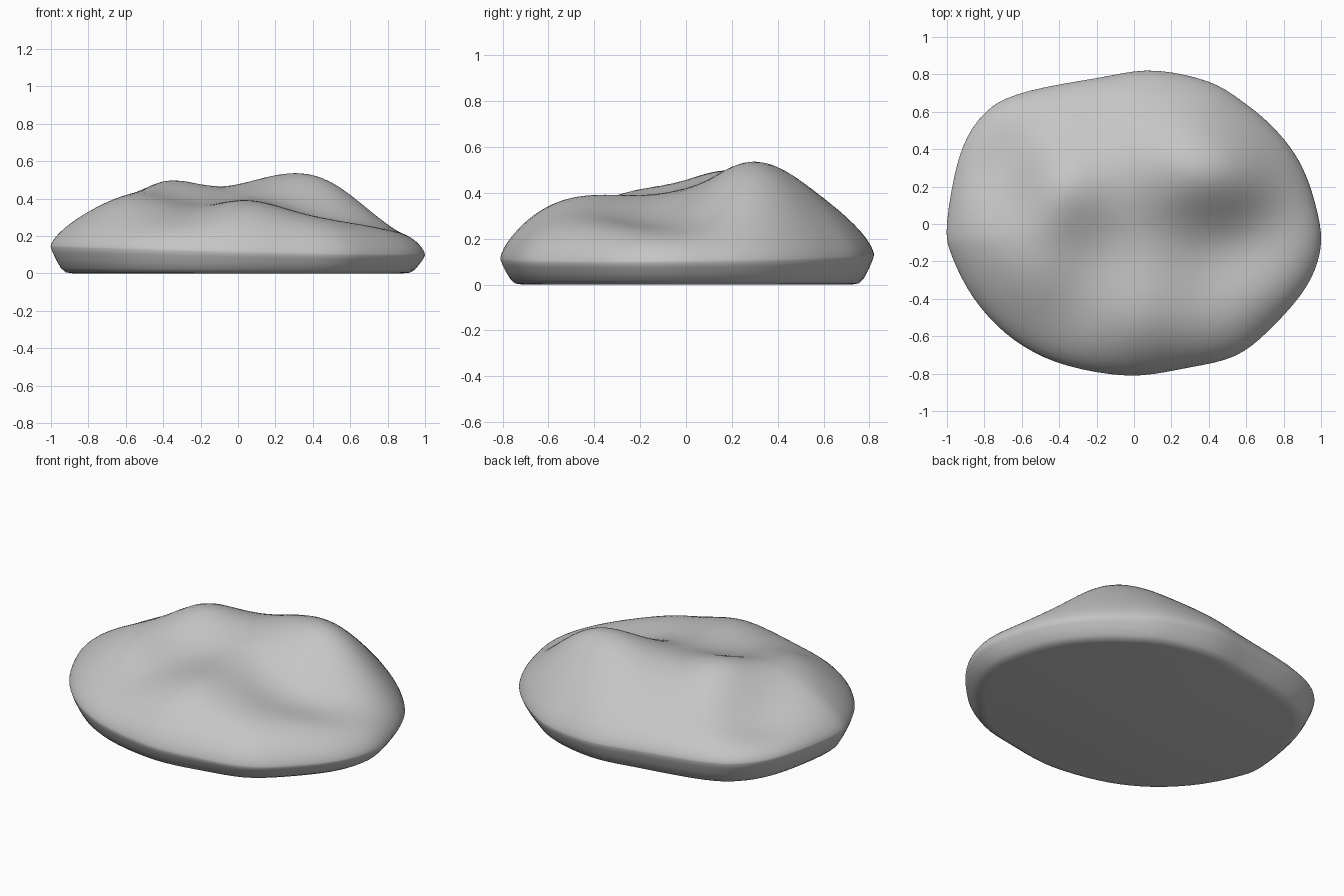
import bpy, bmesh, math
from mathutils import Vector

if "Cube" in bpy.data.objects:
    bpy.data.objects.remove(bpy.data.objects["Cube"])

SEGMENTS, RINGS, SPREAD = 96, 30, 0.21

# Plan outline of the widest rim, anticlockwise from the left end
OUTLINE = [(1, -.1), (.96, .14), (.88, .34), (.76, .5), (.6, .64), (.4, .76), (.1, .82),
           (-.2, .78), (-.6, .7), (-.8, .59), (-.93, .37), (-1, 0), (-.97, -.18),
           (-.84, -.42), (-.64, -.62), (-.38, -.75), (-.03, -.81), (.28, -.77),
           (.55, -.7), (.75, -.54), (.93, -.32)]

# Peaks, ridges and hollows on the upper surface (x, y, height)
FEATURES = [(.33, .25, .53), (.02, .25, .48), (-.43, .2, .48), (-.2, .27, .47),
            (-.46, -.02, .45), (-.5, -.25, .405), (-.22, -.2, .375), (-.12, .03, .43),
            (.02, -.2, .39), (.2, -.02, .4), (.45, -.1, .3), (0, -.45, .385),
            (.3, -.42, .335), (.6, -.35, .27), (.72, -.03, .26), (.54, .25, .46),
            (.3, .43, .495), (0, .5, .42), (-.35, .48, .37), (-.65, .27, .31),
            (-.72, 0, .36), (-.62, -.38, .33), (-.28, -.5, .32), (.05, -.62, .33)]


def rim_point(t):
    """Smooth closed curve through the outline, t in 0..1."""
    n = len(OUTLINE)
    i, u = int(t * n), t * n - int(t * n)
    a, b, c, d = (Vector(OUTLINE[(i + k) % n]) for k in (-1, 0, 1, 2))
    return b + (c - a) * u / 2 + (2 * a - 5 * b + 4 * c - d) * u**2 / 2 \
        + (3 * b - a - 3 * c + d) * u**3 / 2


RIM = [rim_point(s / SEGMENTS) for s in range(SEGMENTS)]


def rim_height(angle):
    return .12 - .025 * math.cos(angle + .4)


def dome(rho, angle):
    low = rim_height(angle)
    return low + (.4 - low) * max(0, 1 - rho**3) ** .65


def rho_of(p):
    angle = math.atan2(p.y, p.x)
    edge = min(RIM, key=lambda r: abs(math.remainder(math.atan2(r.y, r.x) - angle, math.tau)))
    return p.length / edge.length


def bump(p, q):
    return math.exp(-(p - q).length_squared / (2 * SPREAD**2))


# Fit one soft bump per feature so the surface passes close to its height
spots = [Vector(f[:2]) for f in FEATURES]
amounts = [0.0] * len(spots)
fade = [1 - rho_of(p) ** 6 for p in spots]
goal = [(f[2] - dome(rho_of(p), math.atan2(p.y, p.x))) / k
        for f, p, k in zip(FEATURES, spots, fade)]
for _ in range(60):
    for i, p in enumerate(spots):
        amounts[i] += goal[i] - sum(a * bump(p, q) for a, q in zip(amounts, spots))


def top_height(p, rho):
    swell = sum(a * bump(p, q) for a, q in zip(amounts, spots))
    return dome(rho, math.atan2(p.y, p.x)) + swell * (1 - rho**6)


# Stone: base, undercut side, rim and sculpted top as nested rings
bm = bmesh.new()
rings = []
for scale, lift in ((.88, 0), (.92, .04), (.945, .2), (.97, .5), (.99, .8)):
    rings.append([bm.verts.new((r.x * scale, r.y * scale,
                                lift * rim_height(math.atan2(r.y, r.x)))) for r in RIM])
for k in range(RINGS):
    rho = math.cos(k / RINGS * math.pi / 2) ** .8
    rings.append([bm.verts.new((*(r * rho), top_height(r * rho, rho))) for r in RIM])
for low, high in zip(rings, rings[1:]):
    for s in range(SEGMENTS):
        e = (s + 1) % SEGMENTS
        bm.faces.new((low[s], low[e], high[e], high[s]))
bm.faces.new(reversed(rings[0]))
crown = bm.verts.new((0, 0, top_height(Vector((0, 0)), 0)))
for s in range(SEGMENTS):
    bm.faces.new((rings[-1][s], rings[-1][(s + 1) % SEGMENTS], crown))

mesh = bpy.data.meshes.new("stone")
bm.to_mesh(mesh)
bm.free()
stone = bpy.data.objects.new("stone", mesh)
bpy.context.collection.objects.link(stone)

# Plain grey stone material
GREY = (.56, .56, .56, 1)
grey = bpy.data.materials.new("stone grey")
grey.use_nodes = True
grey.diffuse_color = GREY
grey.node_tree.nodes["Principled BSDF"].inputs["Base Color"].default_value = GREY
mesh.materials.append(grey)

bpy.context.view_layer.objects.active = stone
stone.select_set(True)
bpy.ops.object.shade_smooth_by_angle(angle=math.radians(50))
